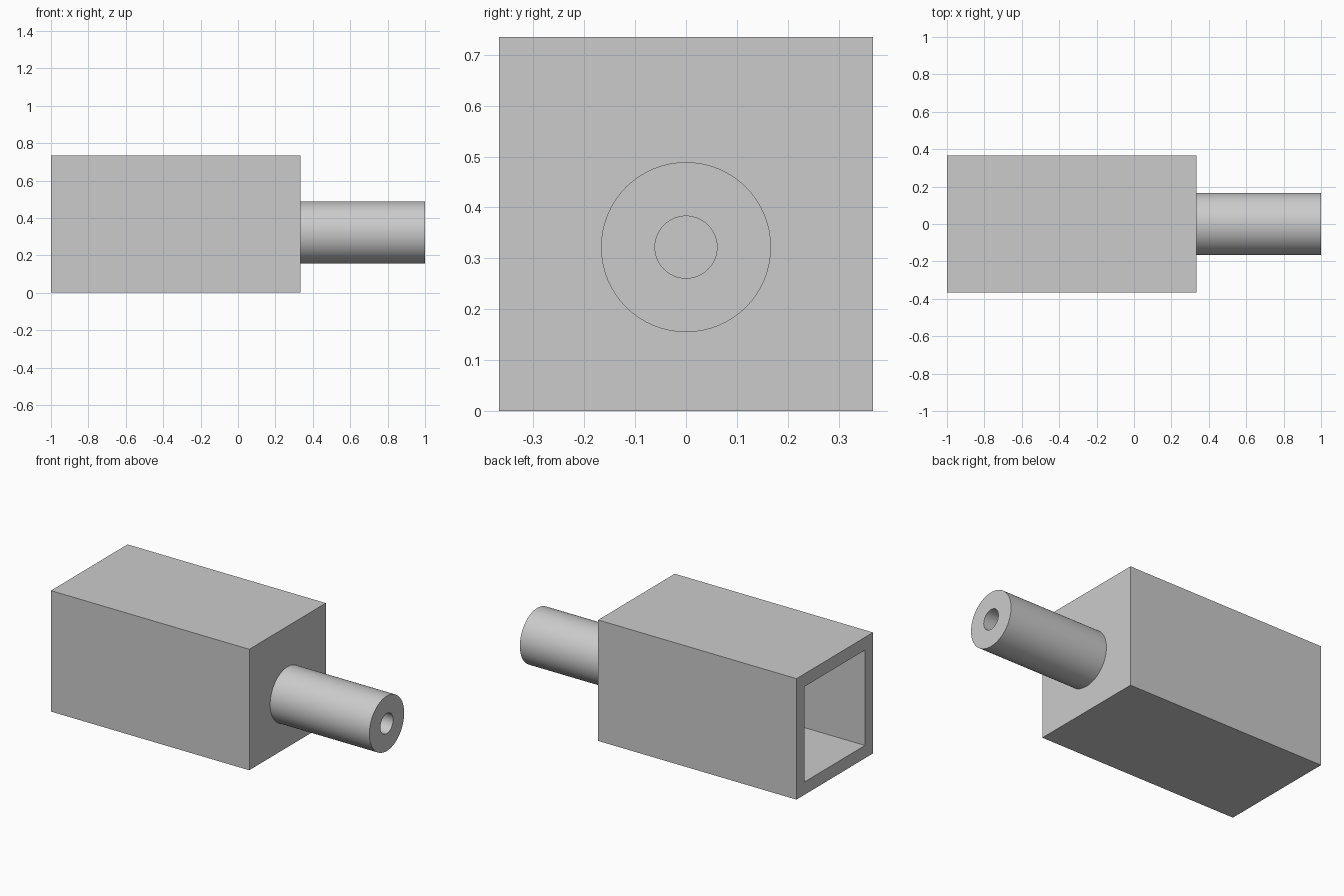
import bpy, bmesh
from math import pi, radians
from mathutils import Matrix, Vector

cube = bpy.data.objects.get("Cube")
if cube:
    bpy.data.objects.remove(cube, do_unlink=True)

grey = bpy.data.materials.new("plain grey")
grey.use_nodes = True
colour = (0.6, 0.6, 0.6, 1)
grey.diffuse_color = colour
grey.node_tree.nodes["Principled BSDF"].inputs["Base Color"].default_value = colour

BACK, SHOULDER, TIP = -1.0, 0.333, 1.0
SIDE, WALL = 0.735, 0.078
AXIS_Z, OUTER, BORE = 0.322, 0.167, 0.061


def finish(bm, name):
    bmesh.ops.recalc_face_normals(bm, faces=bm.faces)
    mesh = bpy.data.meshes.new(name)
    bm.to_mesh(mesh)
    bm.free()
    mesh.materials.append(grey)
    obj = bpy.data.objects.new(name, mesh)
    bpy.context.collection.objects.link(obj)
    return obj


# Square housing, hollowed from its open end
bm = bmesh.new()
length = SHOULDER - BACK
place = Matrix.Translation(((BACK + SHOULDER) / 2, 0, SIDE / 2))
bmesh.ops.create_cube(bm, size=1, matrix=place @ Matrix.Diagonal((length, SIDE, SIDE, 1)))
mouth = min(bm.faces, key=lambda f: f.calc_center_median().x)
bmesh.ops.inset_region(bm, faces=[mouth], thickness=WALL, use_even_offset=True)
floor = bmesh.ops.extrude_discrete_faces(bm, faces=[mouth])["faces"][0]
bmesh.ops.translate(bm, verts=floor.verts, vec=(length - WALL, 0, 0))
finish(bm, "square_housing")

# Round spigot with a blind bore, turned about its axis
bm = bmesh.new()
profile = [(SHOULDER, OUTER), (TIP, OUTER), (TIP, BORE), (SHOULDER, BORE)]
verts = [bm.verts.new((x, 0, AXIS_Z + r)) for x, r in profile]
edges = [bm.edges.new(pair) for pair in zip(verts, verts[1:])]
bmesh.ops.spin(bm, geom=verts + edges, cent=(0, 0, AXIS_Z), axis=(1, 0, 0),
               angle=2 * pi, steps=64, use_merge=True)
bmesh.ops.remove_doubles(bm, verts=bm.verts, dist=0.0001)
spigot = finish(bm, "round_spigot")
# An open shell: make sure the tip faces outward
tip = max(spigot.data.polygons, key=lambda p: p.center.x)
if tip.normal.x < 0:
    spigot.data.flip_normals()
bpy.ops.object.select_all(action="DESELECT")
spigot.select_set(True)
bpy.context.view_layer.objects.active = spigot
bpy.ops.object.shade_smooth_by_angle(angle=radians(30))
